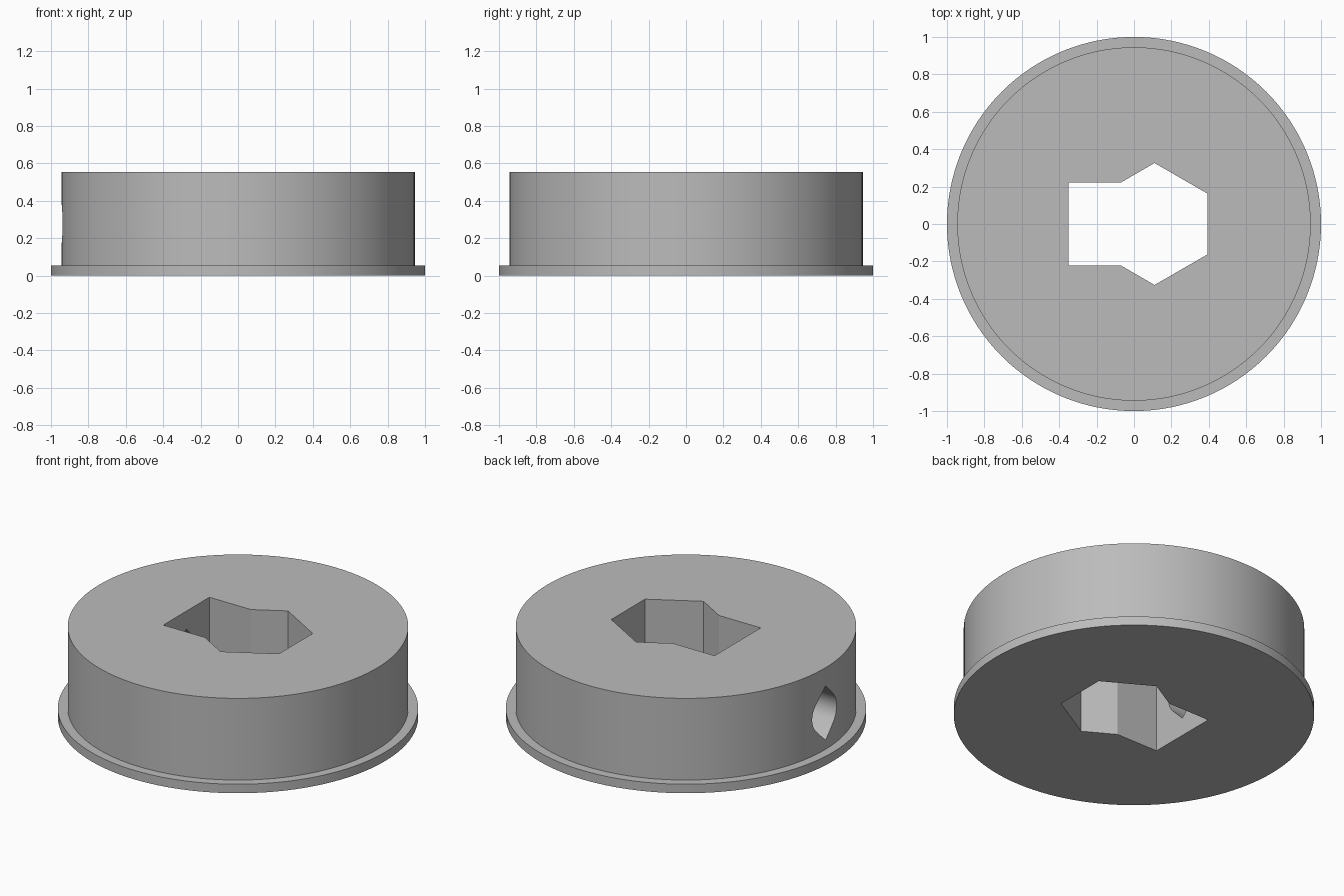
import bpy, bmesh, math
from mathutils import Matrix

if "Cube" in bpy.data.objects:
    bpy.data.objects.remove(bpy.data.objects["Cube"])

gray = bpy.data.materials.new("plain gray")
gray.diffuse_color = (0.5, 0.5, 0.5, 1)
gray.use_nodes = True
gray.node_tree.nodes["Principled BSDF"].inputs["Base Color"].default_value = gray.diffuse_color


def prism(name, outline, depth, matrix=Matrix()):
    """Extrude a closed 2D outline along +z, then place it."""
    bm = bmesh.new()
    face = bm.faces.new([bm.verts.new((x, y, 0)) for x, y in outline])
    ext = bmesh.ops.extrude_face_region(bm, geom=[face])
    top = [v for v in ext["geom"] if isinstance(v, bmesh.types.BMVert)]
    bmesh.ops.translate(bm, verts=top, vec=(0, 0, depth))
    bmesh.ops.recalc_face_normals(bm, faces=bm.faces)
    bm.transform(matrix)
    mesh = bpy.data.meshes.new(name)
    bm.to_mesh(mesh)
    bm.free()
    mesh.materials.append(gray)
    obj = bpy.data.objects.new(name, mesh)
    bpy.context.collection.objects.link(obj)
    return obj


def arc(r, a0, a1, n):
    return [(r * math.cos(math.radians(a0 + (a1 - a0) * i / n)),
             r * math.sin(math.radians(a0 + (a1 - a0) * i / n))) for i in range(n + 1)]


# stepped round body: wide thin flange, then the tall drum
N, H, LIP = 128, 0.555, 0.055
bm = bmesh.new()
rings = [[bm.verts.new((r * math.cos(2 * math.pi * i / N), r * math.sin(2 * math.pi * i / N), z))
          for i in range(N)]
         for r, z in ((1, 0), (1, LIP), (0.945, LIP), (0.945, H))]
for a, b in zip(rings, rings[1:]):
    for i in range(N):
        j = (i + 1) % N
        bm.faces.new((a[i], a[j], b[j], b[i]))
bm.faces.new(rings[0][::-1])
bm.faces.new(rings[-1])
mesh = bpy.data.meshes.new("flanged_drum")
bm.to_mesh(mesh)
bm.free()
mesh.materials.append(gray)
drum = bpy.data.objects.new("flanged_drum", mesh)
bpy.context.collection.objects.link(drum)

# hexagonal bore merged with a square pocket
half = [(-0.35, 0.223), (-0.068, 0.223), (0.11, 0.326), (0.392, 0.163)]
slot = half + [(x, -y) for x, y in reversed(half)]
slot_cutter = prism("slot_cutter", slot, 1, Matrix.Translation((0, 0, -0.2)))

# sideways screw hole: round flanks with a pointed top and bottom
R = 0.118
tip = R * math.sqrt(2)
hole = arc(R, -45, 45, 16) + [(0, tip)] + arc(R, 135, 225, 16) + [(0, -tip)]
hole_cutter = prism("hole_cutter", hole, 1.1,
                    Matrix.Translation((-0.1, 0, H / 2)) @ Matrix.Rotation(-math.pi / 2, 4, 'Y')
                    @ Matrix.Rotation(math.pi / 2, 4, 'Z'))

# cut both openings, then drop the cutters
bpy.context.view_layer.objects.active = drum
for cutter in (slot_cutter, hole_cutter):
    cutter.hide_render = True
    mod = drum.modifiers.new("cut", 'BOOLEAN')
    mod.operation, mod.solver, mod.object = 'DIFFERENCE', 'EXACT', cutter
    bpy.ops.object.modifier_apply(modifier=mod.name)
    bpy.data.objects.remove(cutter)

# smooth round walls, crisp edges
drum.select_set(True)
bpy.ops.object.shade_smooth_by_angle(angle=math.radians(25))
